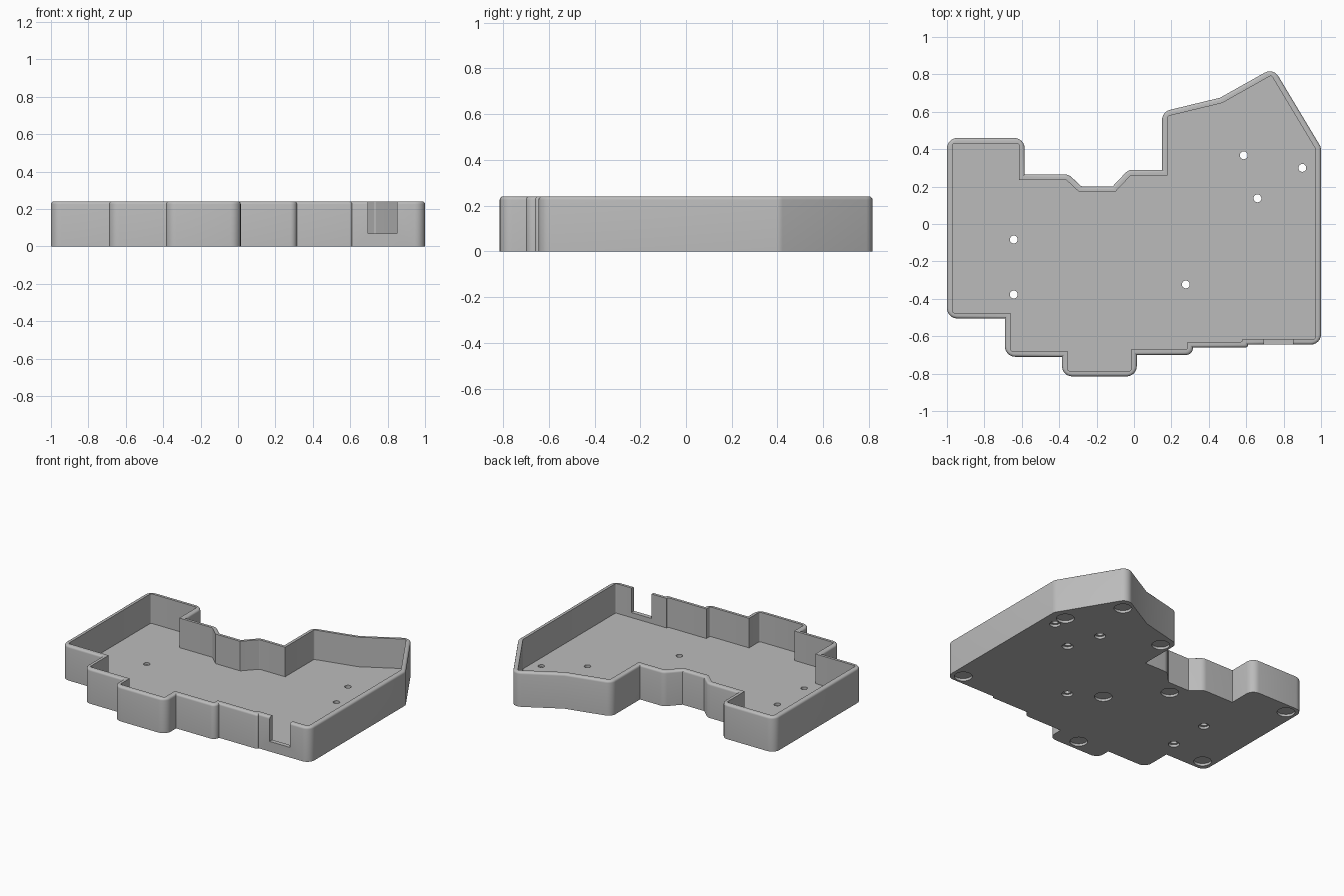
import bpy, bmesh, math
from mathutils import Vector, Matrix

if "Cube" in bpy.data.objects:
    bpy.data.objects.remove(bpy.data.objects["Cube"], do_unlink=True)

HEIGHT, WALL, FLOOR, FILLET, CORNER = 0.24, 0.03, 0.035, 0.015, 0.055
SEGMENTS = 6

# Outline with sharp corners, counter-clockwise
OUTLINE = [Vector(p) for p in (
    (-1, 0.46), (-1, -0.505), (-0.69, -0.505), (-0.69, -0.71), (-0.385, -0.71),
    (-0.385, -0.815), (0.015, -0.815), (0.015, -0.70), (0.315, -0.70),
    (0.315, -0.66), (0.61, -0.66), (0.61, -0.645), (1, -0.645), (1, 0.41),
    (0.745, 0.835), (0.46, 0.675), (0.15, 0.60), (0.15, 0.29), (-0.03, 0.29),
    (-0.115, 0.2), (-0.28, 0.2), (-0.35, 0.265), (-0.585, 0.265), (-0.585, 0.46))]


def corners(points):
    """Each point with the unit directions of its edges."""
    for i, p in enumerate(points):
        before, after = points[i - 1], points[(i + 1) % len(points)]
        yield p, before, after, (p - before).normalized(), (after - p).normalized()


def inset(points, d):
    """Move every edge inwards by d."""
    result = []
    for p, _, _, a, b in corners(points):
        na, nb = Vector((-a.y, a.x)), Vector((-b.y, b.x))
        result.append(p + (na + nb) * d / (1 + na.dot(nb)))
    return result


def rounded(points, radius):
    """Round the convex corners and leave the concave ones sharp."""
    result = []
    for p, before, after, a, b in corners(points):
        turn = math.atan2(a.cross(b), a.dot(b))
        if turn <= 0:
            result.append(p)
            continue
        half = math.tan(turn / 2)
        room = 0.9 * min((p - before).length, (after - p).length)
        r = min(radius, room / half)
        centre = p - a * r * half + Vector((-a.y, a.x)) * r
        start = Vector((a.y, -a.x)) * r
        for k in range(SEGMENTS + 1):
            result.append(centre + Matrix.Rotation(turn * k / SEGMENTS, 2) @ start)
    return result


def make_object(name, bm):
    bmesh.ops.recalc_face_normals(bm, faces=bm.faces)
    mesh = bpy.data.meshes.new(name)
    bm.to_mesh(mesh)
    bm.free()
    ob = bpy.data.objects.new(name, mesh)
    bpy.context.collection.objects.link(ob)
    return ob


def add_cylinder(bm, xy, radius, low, high):
    bmesh.ops.create_cone(
        bm, cap_ends=True, segments=32, radius1=radius, radius2=radius,
        depth=high - low, matrix=Matrix.Translation((*xy, (low + high) / 2)))


# Tray: outer wall, rounded rim, inner wall and floor, lofted ring by ring
profile = [(0, 0, CORNER)]
for k in range(5):
    angle = math.pi / 2 * k / 4
    d = FILLET * (1 - math.cos(angle))
    profile.append((d, HEIGHT - FILLET + FILLET * math.sin(angle), CORNER - d))
profile += [(WALL, HEIGHT, 0.01), (WALL, FLOOR, 0.01)]

bm = bmesh.new()
rings = []
for d, z, radius in profile:
    rings.append([bm.verts.new((p.x, p.y, z))
                  for p in rounded(inset(OUTLINE, d), radius)])
for low, high in zip(rings, rings[1:]):
    for i in range(len(low)):
        bm.faces.new((low[i - 1], low[i], high[i], high[i - 1]))
bm.faces.new(rings[0])
bm.faces.new(rings[-1])
tray = make_object("case_tray", bm)

grey = bpy.data.materials.new("light_grey")
grey.use_nodes = True
grey.diffuse_color = (0.5, 0.5, 0.5, 1)
grey.node_tree.nodes["Principled BSDF"].inputs["Base Color"].default_value = (0.5, 0.5, 0.5, 1)
tray.data.materials.append(grey)

SCREWS = [(-0.643, -0.083), (-0.643, -0.377), (0.277, -0.323),
          (0.587, 0.367), (0.66, 0.137), (0.9, 0.3)]
FEET = [(0.70, 0.726), (0.896, 0.396), (0.222, 0.526), (0.919, -0.575), (0.08, -0.205),
        (-0.207, 0.104), (-0.924, 0.385), (-0.164, -0.736), (-0.92, -0.426)]

# Screw holes through the floor, and round foot recesses underneath
bm = bmesh.new()
for xy in SCREWS:
    add_cylinder(bm, xy, 0.021, -0.1, 0.1)
for xy in FEET:
    add_cylinder(bm, xy, 0.056, -0.1, 0.017)
cutters = [make_object("hole_cutter", bm)]

# Screw head recesses, and the cable notch in the front wall
bm = bmesh.new()
for xy in SCREWS:
    add_cylinder(bm, xy, 0.035, -0.1, 0.017)
bmesh.ops.create_cube(bm, size=1, matrix=Matrix.Translation((0.7725, -0.64, 0.22))
                      @ Matrix.Diagonal((0.155, 0.1, 0.3, 1)))
cutters.append(make_object("notch_cutter", bm))

bpy.context.view_layer.objects.active = tray
tray.select_set(True)
for cutter in cutters:
    cutter.hide_render = True
    cut = tray.modifiers.new(cutter.name, 'BOOLEAN')
    cut.operation, cut.solver, cut.object = 'DIFFERENCE', 'EXACT', cutter
    bpy.ops.object.modifier_apply(modifier=cut.name)
    bpy.data.objects.remove(cutter, do_unlink=True)
bpy.ops.object.shade_smooth_by_angle(angle=math.radians(35))
